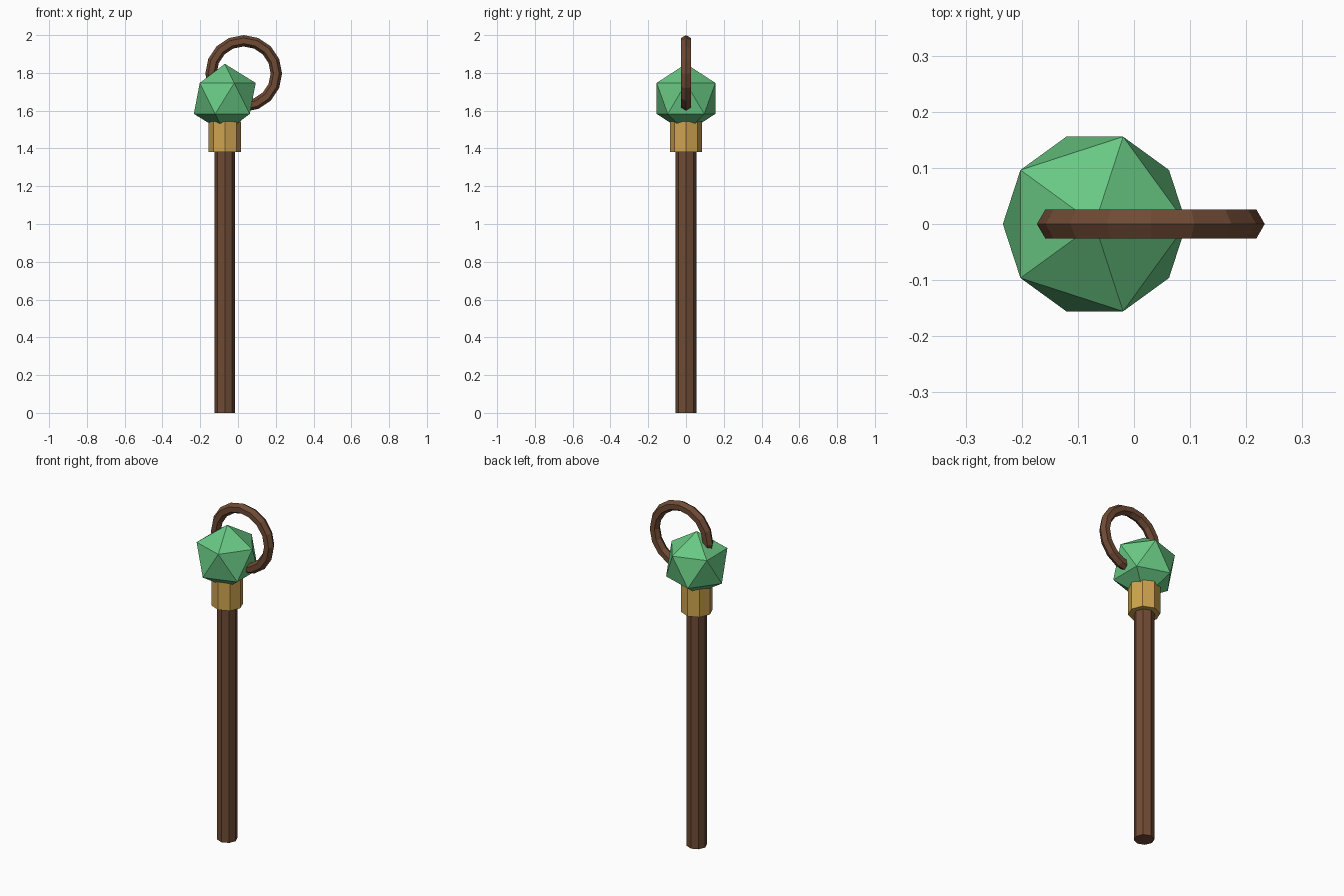
import bpy, math

if "Cube" in bpy.data.objects:
    bpy.data.objects.remove(bpy.data.objects["Cube"])

def mat(name, c):
    m = bpy.data.materials.new(name)
    m.diffuse_color = (*c, 1)
    m.use_nodes = True
    m.node_tree.nodes["Principled BSDF"].inputs["Base Color"].default_value = m.diffuse_color
    return m

wood = mat("wood", (0.16, 0.07, 0.035))
gold = mat("gold", (0.62, 0.37, 0.08))
green = mat("green", (0.14, 0.58, 0.23))
CX = -0.07  # staff axis

def finish(name, m):
    o = bpy.context.object
    o.name = name
    o.data.materials.append(m)

def rod(name, r, z0, z1, sides, m):
    bpy.ops.mesh.primitive_cylinder_add(vertices=sides, radius=r, depth=z1 - z0,
                                        location=(CX, 0, (z0 + z1) / 2))
    finish(name, m)

# Shaft and metal collar
rod("shaft", 0.055, 0, 1.45, 8, wood)
rod("collar", 0.086, 1.38, 1.543, 8, gold)

# Faceted gem
bpy.ops.mesh.primitive_ico_sphere_add(subdivisions=1, radius=0.183, location=(CX, 0, 1.665))
finish("gem", green)

# Upright ring passing through the gem
bpy.ops.mesh.primitive_torus_add(major_segments=16, minor_segments=6, major_radius=0.173,
                                 minor_radius=0.03, location=(0.03, 0, 1.797),
                                 rotation=(math.pi / 2, 0, 0))
finish("ring", wood)
